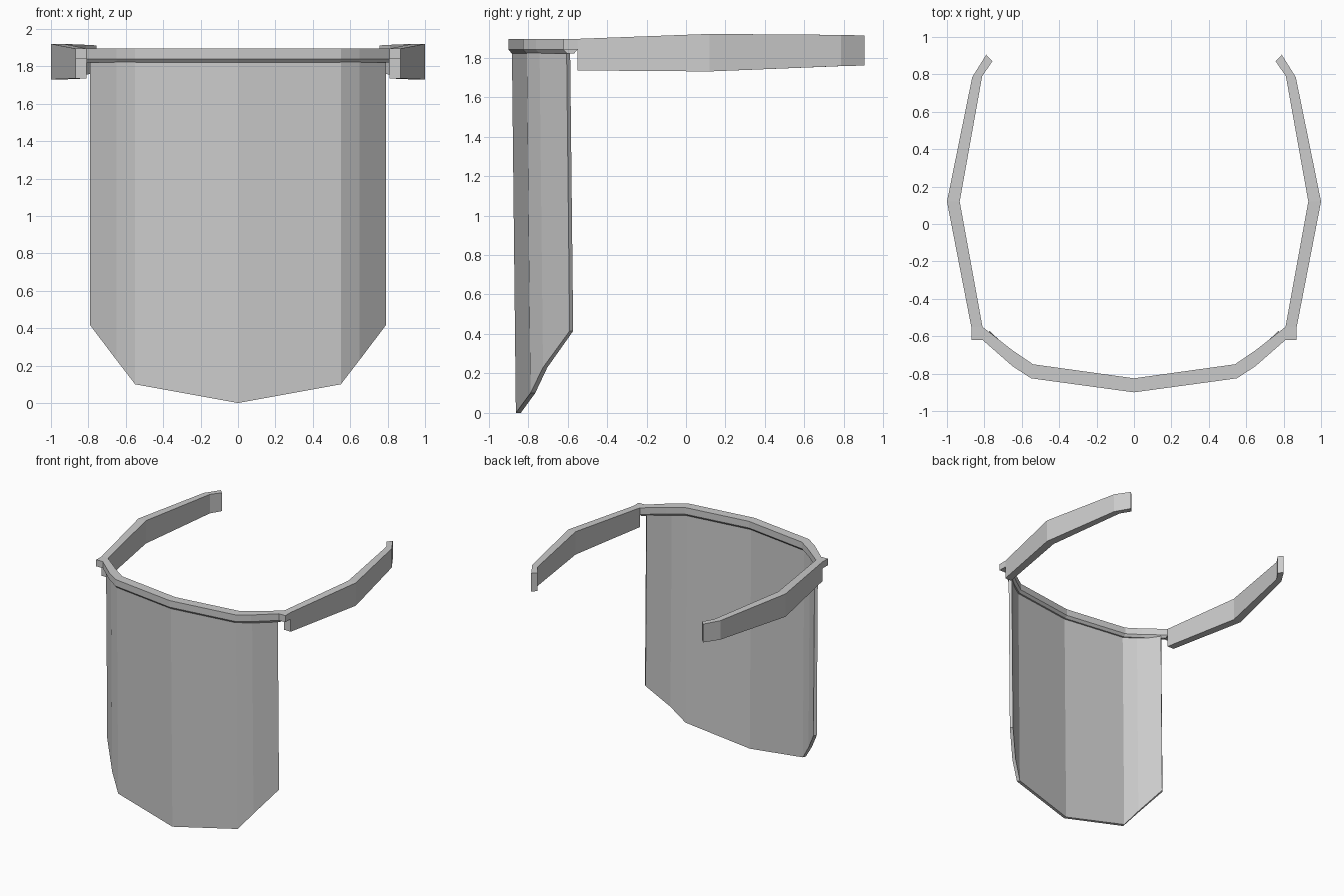
import bpy
import bmesh

cube = bpy.data.objects.get("Cube")
if cube:
    bpy.data.objects.remove(cube, do_unlink=True)

grey = bpy.data.materials.new("plain grey")
grey.use_nodes = True
colour = (0.6, 0.6, 0.6, 1)
grey.diffuse_color = colour
grey.node_tree.nodes["Principled BSDF"].inputs["Base Color"].default_value = colour


def loft(name, rings):
    """Join matching cross-sections into a closed, flat-shaded solid."""
    bm = bmesh.new()
    loops = [[bm.verts.new(p) for p in ring] for ring in rings]
    for a, b in zip(loops, loops[1:]):
        for i in range(len(a)):
            j = (i + 1) % len(a)
            bm.faces.new((a[i], a[j], b[j], b[i]))
    bm.faces.new(loops[0])
    bm.faces.new(loops[-1])
    bmesh.ops.recalc_face_normals(bm, faces=bm.faces)
    mesh = bpy.data.meshes.new(name)
    bm.to_mesh(mesh)
    bm.free()
    mesh.materials.append(grey)
    obj = bpy.data.objects.new(name, mesh)
    bpy.context.collection.objects.link(obj)
    return obj


def flip(ring):
    return [(-x, y, z) for x, y, z in ring]


def both_sides(half):
    """Extend rings running from the centre outwards to the other side."""
    return [flip(r) for r in reversed(half[1:])] + half


# Brow band: outer and inner outline, with chamfered lower edges
brow_top, brow_edge, brow_base = 1.895, 1.84, 1.82
brow_outline = [((0, -0.90), (0, -0.825)),
                ((0.55, -0.825), (0.54, -0.75)),
                ((0.65, -0.76), (0.65, -0.675)),
                ((0.81, -0.62), (0.81, -0.55))]
half = []
for (ox, oy), (ix, iy) in brow_outline:
    def across(t):
        return ox + (ix - ox) * t, oy + (iy - oy) * t
    half.append([(ox, oy, brow_top), (ox, oy, brow_edge),
                 (*across(0.25), brow_base), (*across(0.75), brow_base),
                 (ix, iy, brow_edge), (ix, iy, brow_top)])
loft("brow_band", both_sides(half))

# Visor: thin faceted sheet with a pointed lower edge, leaning slightly back
visor_outline = [((0, -0.882), (0, -0.857), 0.0),
                 ((0.55, -0.807), (0.54, -0.783), 0.10),
                 ((0.65, -0.742), (0.635, -0.72), 0.23),
                 ((0.79, -0.605), (0.772, -0.587), 0.415)]
lean = 0.02
half = []
for (ox, oy), (ix, iy), low in visor_outline:
    shift = lean * (1 - low / brow_edge)
    half.append([(ox, oy, brow_edge), (ox, oy + shift, low),
                 (ix, iy + shift, low), (ix, iy, brow_edge)])
loft("visor", both_sides(half))

# Temple arms: outer point, inner point, bottom and top height
arm_outline = [((0.87, -0.55), (0.81, -0.55), 1.735, 1.895),
               ((1.0, 0.12), (0.932, 0.12), 1.73, 1.92),
               ((0.865, 0.785), (0.812, 0.79), 1.757, 1.915),
               ((0.79, 0.905), (0.757, 0.87), 1.76, 1.912)]
arm = [[(*o, low), (*o, high), (*i, high), (*i, low)]
       for o, i, low, high in arm_outline]

# Hinge lugs joining the arms to the brow band
lug = [[(0.81, y, brow_edge), (0.87, y, brow_edge),
        (0.87, y, brow_top), (0.81, y, brow_top)] for y in (-0.62, -0.55)]

for part, rings in (("temple_arm", arm), ("hinge_lug", lug)):
    loft("left_" + part, rings)
    loft("right_" + part, [flip(r) for r in rings])
